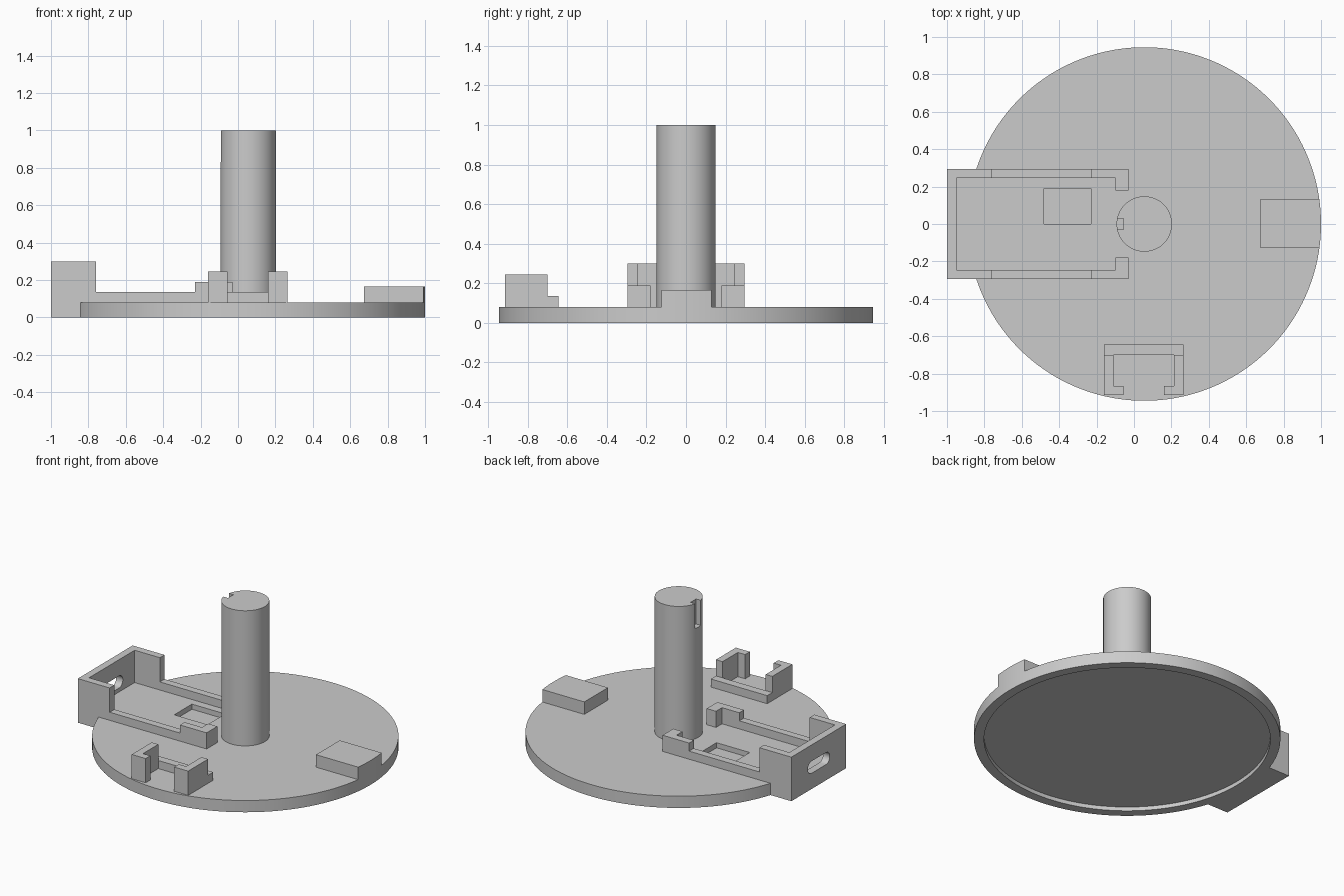
import bpy, bmesh, math
from mathutils import Matrix, Vector

if "Cube" in bpy.data.objects:
    bpy.data.objects.remove(bpy.data.objects["Cube"], do_unlink=True)

mat = bpy.data.materials.new("light grey plastic")
mat.use_nodes = True
GREY = (0.6, 0.6, 0.6, 1)
mat.diffuse_color = GREY
mat.node_tree.nodes["Principled BSDF"].inputs["Base Color"].default_value = GREY

CX = 0.055       # axis of the disc and the post
DISC_R = 0.945
TOP = 0.08       # top face of the disc


def finish(name, bm):
    bmesh.ops.recalc_face_normals(bm, faces=bm.faces)
    mesh = bpy.data.meshes.new(name)
    bm.to_mesh(mesh)
    bm.free()
    mesh.materials.append(mat)
    ob = bpy.data.objects.new(name, mesh)
    bpy.context.collection.objects.link(ob)
    return ob


def prism(name, points, direction):
    """Extrude a flat outline of 3D points along a direction."""
    bm = bmesh.new()
    face = bm.faces.new([bm.verts.new(p) for p in points])
    out = bmesh.ops.extrude_face_region(bm, geom=[face])
    verts = [g for g in out["geom"] if isinstance(g, bmesh.types.BMVert)]
    bmesh.ops.translate(bm, verts=verts, vec=Vector(direction))
    return finish(name, bm)


def box(name, x, y, z):
    outline = [(x[0], y[0], z[0]), (x[1], y[0], z[0]),
               (x[1], y[1], z[0]), (x[0], y[1], z[0])]
    return prism(name, outline, (0, 0, z[1] - z[0]))


def cylinder(name, radius, z0, z1, sides=128):
    bm = bmesh.new()
    bmesh.ops.create_cone(bm, cap_ends=True, segments=sides, radius1=radius,
                          radius2=radius, depth=z1 - z0,
                          matrix=Matrix.Translation((CX, 0, (z0 + z1) / 2)))
    return finish(name, bm)


def combine(ob, tool, operation):
    """Apply a boolean and discard the tool object."""
    mod = ob.modifiers.new(operation.lower(), 'BOOLEAN')
    mod.operation, mod.solver, mod.object = operation, 'EXACT', tool
    select(ob)
    bpy.ops.object.modifier_apply(modifier=mod.name)
    bpy.data.objects.remove(tool, do_unlink=True)


def select(ob):
    bpy.ops.object.select_all(action='DESELECT')
    ob.select_set(True)
    bpy.context.view_layer.objects.active = ob


def smooth(ob):
    select(ob)
    bpy.ops.object.shade_smooth_by_angle(angle=math.radians(30))


# Disc with tray ledge, hollow underside and shallow pocket
disc = cylinder("base_disc", DISC_R, 0, TOP, 192)
combine(disc, box("ledge", (-1, -0.835), (-0.295, 0.295), (0, TOP)), 'UNION')
combine(disc, cylinder("underside_cutter", 0.883, -0.1, 0.027, 192), 'DIFFERENCE')
combine(disc, box("pocket_cutter", (-0.48, -0.23), (0, 0.19), (0.045, 0.2)), 'DIFFERENCE')
smooth(disc)

# Central post with a keyway at the top
post = cylinder("centre_post", 0.148, TOP, 1.0)
combine(post, box("keyway_cutter", (-0.2, -0.055), (-0.03, 0.03), (0.83, 1.1)), 'DIFFERENCE')
smooth(post)

# Tray side rails with hooked ends
rail = [(-1, TOP), (-1, 0.3), (-0.76, 0.3), (-0.76, 0.135),
        (-0.23, 0.135), (-0.23, 0.19), (-0.03, 0.19), (-0.03, TOP)]
for side, s in (("left", 1), ("right", -1)):
    prism(f"tray_rail_{side}", [(x, s * 0.295, z) for x, z in rail], (0, -s * 0.05, 0))
    box(f"tray_hook_{side}", (-0.1, -0.03), sorted((s * 0.18, s * 0.245)), (TOP, 0.19))

# Tray end wall with a rounded port
end_wall = box("tray_end_wall", (-1, -0.95), (-0.245, 0.245), (TOP, 0.3))
slot = []
for centre, start in ((0.077, -90), (-0.077, 90)):
    for i in range(13):
        a = math.radians(start + i * 15)
        slot.append((-1.1, centre + 0.041 * math.cos(a), 0.148 + 0.041 * math.sin(a)))
combine(end_wall, prism("port_cutter", slot, (0.3, 0, 0)), 'DIFFERENCE')
smooth(end_wall)

# Small front bracket: low back wall and two lipped sides
MID = 0.0525
box("bracket_back", (-0.16, 0.265), (-0.7, -0.645), (TOP, 0.135))
for side, s in (("left", 1), ("right", -1)):
    outline = [(0.2125, -0.7), (0.2125, -0.915), (0.1075, -0.915),
               (0.1075, -0.865), (0.1625, -0.865), (0.1625, -0.7)]
    prism(f"bracket_side_{side}", [(MID + s * x, y, TOP) for x, y in outline], (0, 0, 0.165))

# Raised pad flush with the disc edge
pad = box("edge_pad", (0.675, 1.2), (-0.125, 0.13), (TOP, 0.165))
combine(pad, cylinder("pad_trim", DISC_R, 0, 0.3, 192), 'INTERSECT')
smooth(pad)
